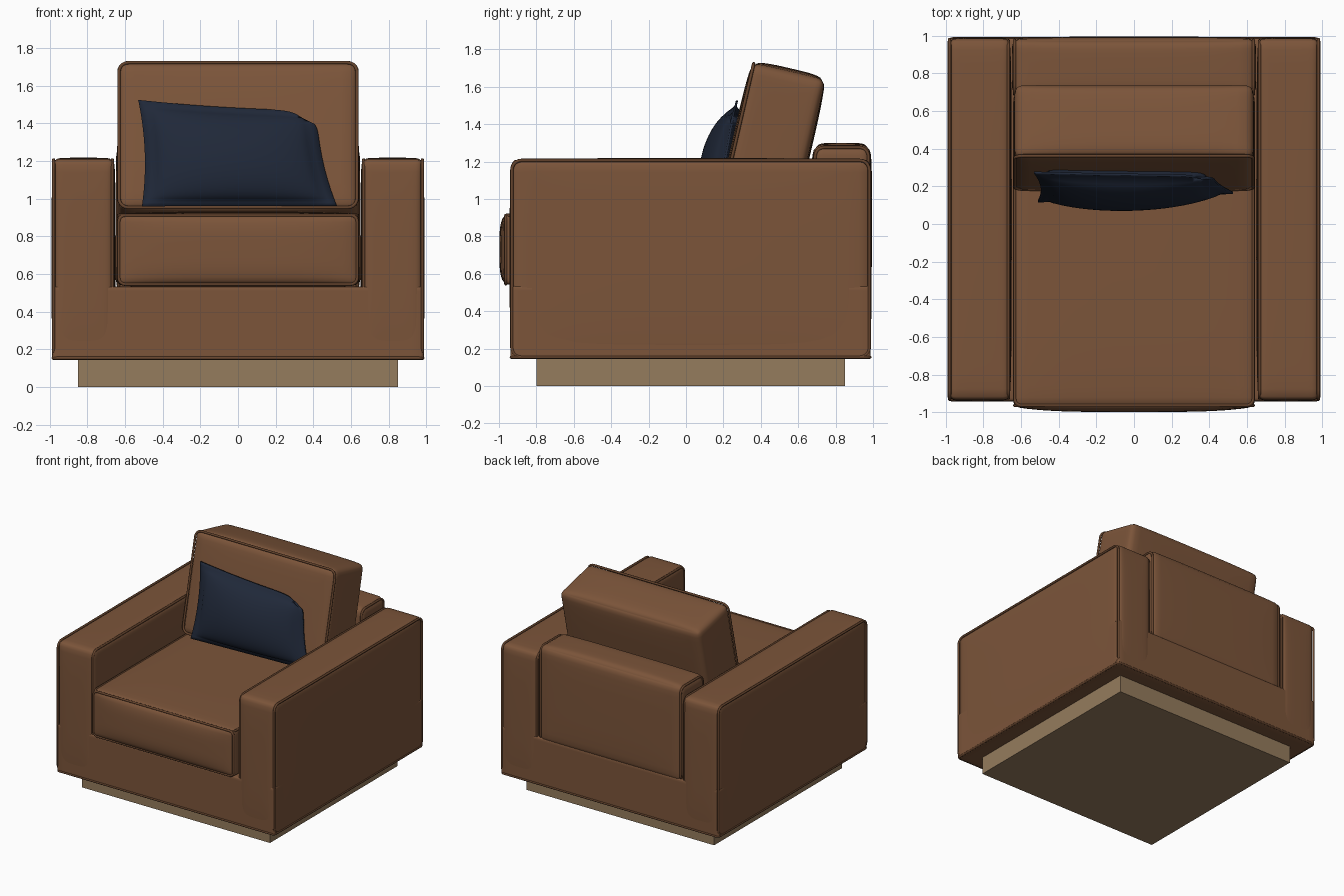
import bpy, bmesh, math
from mathutils import Vector, Matrix

if "Cube" in bpy.data.objects:
    bpy.data.objects.remove(bpy.data.objects["Cube"])


def material(name, rgb):
    m = bpy.data.materials.new(name)
    m.diffuse_color = (*rgb, 1)
    m.use_nodes = True
    m.node_tree.nodes["Principled BSDF"].inputs["Base Color"].default_value = m.diffuse_color
    return m


BROWN = material("brown_fabric", (0.20, 0.09, 0.042))
TRIM = material("brown_piping", (0.13, 0.057, 0.026))
TAN = material("tan_wood", (0.30, 0.20, 0.11))
NAVY = material("navy_fabric", (0.014, 0.021, 0.04))


def add_mesh(name, mesh, mat, matrix=Matrix(), smooth=True):
    ob = bpy.data.objects.new(name, mesh)
    bpy.context.collection.objects.link(ob)
    mesh.materials.clear()
    mesh.materials.append(mat)
    ob.matrix_world = matrix
    for p in mesh.polygons:
        p.use_smooth = smooth
    return ob


def soft_box(name, lo, hi, r, bulge=(0, 0, 0), matrix=Matrix(), mat=BROWN):
    """Rounded box whose faces swell outwards by the bulge per axis."""
    lo, hi = Vector(lo), Vector(hi)
    mid, half = (lo + hi) / 2, (hi - lo) / 2
    bm = bmesh.new()
    bmesh.ops.create_cube(bm, size=2)
    bmesh.ops.subdivide_edges(bm, edges=bm.edges[:], cuts=17, use_grid_fill=True)
    for v in bm.verts:
        s = [math.sin(c * math.pi / 2) for c in v.co]
        p = Vector([s[i] * half[i] for i in range(3)])
        inner = Vector([max(r - half[i], min(half[i] - r, p[i])) for i in range(3)])
        d = p - inner
        if d.length > 1e-6:
            p = inner + d.normalized() * r
        for i in range(3):
            a, b = s[(i + 1) % 3], s[(i + 2) % 3]
            p[i] += bulge[i] * s[i] * (1 - a ** 4) * (1 - b ** 4)
        v.co = p + mid
    mesh = bpy.data.meshes.new(name)
    bm.to_mesh(mesh)
    bm.free()
    return add_mesh(name, mesh, mat, matrix)


def piping(name, axis, at, lo, hi, r, matrix=Matrix(), rad=0.009):
    """Round cord along a rounded rectangle lying across the given axis."""
    pts = []
    for k, (sx, sy) in enumerate([(1, 1), (0, 1), (0, 0), (1, 0)]):
        cx = hi[0] - r if sx else lo[0] + r
        cy = hi[1] - r if sy else lo[1] + r
        for j in range(6):
            a = (k + j / 5) * math.pi / 2
            c = [cx + r * math.cos(a), cy + r * math.sin(a)]
            c.insert(axis, at)
            pts.append(c)
    cu = bpy.data.curves.new(name, 'CURVE')
    cu.dimensions = '3D'
    cu.bevel_depth = rad
    cu.bevel_resolution = 2
    sp = cu.splines.new('POLY')
    sp.points.add(len(pts) - 1)
    for p, c in zip(sp.points, pts):
        p.co = (*c, 1)
    sp.use_cyclic_u = True
    tmp = bpy.data.objects.new(name, cu)
    mesh = bpy.data.meshes.new_from_object(tmp)
    bpy.data.objects.remove(tmp)
    add_mesh(name, mesh, TRIM, matrix)


# plinth
bm = bmesh.new()
bmesh.ops.create_cube(bm, size=1, matrix=Matrix.Translation((0, 0.025, 0.075))
                      @ Matrix.Diagonal((1.7, 1.65, 0.15, 1)))
mesh = bpy.data.meshes.new("plinth")
bm.to_mesh(mesh)
bm.free()
add_mesh("plinth", mesh, TAN, smooth=False)

# lower frame
soft_box("frame", (-0.985, -0.938, 0.145), (0.985, 0.987, 0.535), 0.012)
piping("frame_piping", 2, 0.154, (-0.981, -0.934), (0.981, 0.983), 0.02)

# arms
for side, s in (("left", -1), ("right", 1)):
    x0, x1 = sorted((s * 0.657, s * 0.982))
    soft_box(side + "_arm", (x0, -0.933, 0.16), (x1, 0.982, 1.212), 0.035,
             (0.008, 0.01, 0.006))
    piping(side + "_arm_outer_piping", 0, s * 0.979, (-0.931, 0.155), (0.98, 1.206), 0.05)
    piping(side + "_arm_inner_piping", 0, s * 0.667, (-0.924, 0.165), (0.973, 1.206), 0.05)

# back panel
soft_box("back_panel", (-0.645, 0.68, 0.5), (0.645, 0.985, 1.285), 0.045, (0.003, 0.01, 0.015))
for s in (-1, 1):
    piping("back_panel_piping", 0, s * 0.634, (0.69, 0.51), (0.976, 1.276), 0.05)

# seat cushion
soft_box("seat_cushion", (-0.642, -0.97, 0.54), (0.642, 0.69, 0.92), 0.03, (0, 0.028, 0.012))
piping("seat_front_piping", 1, -0.963, (-0.633, 0.546), (0.633, 0.912), 0.035)
piping("seat_top_piping", 2, 0.912, (-0.633, -0.963), (0.633, 0.68), 0.035)

# tilted back cushion
tilt = Matrix.Translation((0, 0.46, 1.295)) @ Matrix.Rotation(math.radians(-13), 4, 'X')
soft_box("back_cushion", (-0.632, -0.2, -0.4), (0.632, 0.2, 0.395), 0.04,
         (0.006, 0.012, 0.02), tilt)
piping("back_cushion_piping", 1, -0.192, (-0.632, -0.395), (0.632, 0.395), 0.05, tilt)

# throw pillow: two swollen sheets joined along a flat flange
N = 28
bl, br, tl, tr = (-0.51, 0.96), (0.525, 0.962), (-0.53, 1.525), (0.42, 1.47)
bm = bmesh.new()
grid = {}
for i in range(N + 1):
    for j in range(N + 1):
        u, v = i / N, j / N
        a, b = 2 * u - 1, 2 * v - 1
        # round off the drooping top right corner
        k = 0.13 * max(0, a) ** 6 * max(0, b) ** 6
        x, z = [(1 - u) * (1 - v) * bl[c] + u * (1 - v) * br[c]
                + (1 - u) * v * tl[c] + u * v * tr[c] for c in (0, 1)]
        x -= 0.025 * a * (1 - b * b) + 0.6 * k
        z -= 0.012 * max(0, b) * (1 - a * a) + 0.55 * k
        y = 0.12 + 0.27 * (z - 0.96) + 0.045 * u * (1 - v)
        e = max(0, 1 - (a / 0.93) ** 2) * max(0, 1 - (b / 0.91) ** 2)
        t = 0.006 + 0.115 * e ** 0.5
        for f in (-1, 1):
            grid[i, j, f] = bm.verts.new((x, y + f * t, z))
for f in (-1, 1):
    for i in range(N):
        for j in range(N):
            q = [grid[i, j, f], grid[i + 1, j, f], grid[i + 1, j + 1, f], grid[i, j + 1, f]]
            bm.faces.new(q)
for i in range(N):
    for p, q in (((i, 0), (i + 1, 0)), ((i, N), (i + 1, N)),
                 ((0, i), (0, i + 1)), ((N, i), (N, i + 1))):
        bm.faces.new([grid[(*p, -1)], grid[(*q, -1)], grid[(*q, 1)], grid[(*p, 1)]])
bmesh.ops.recalc_face_normals(bm, faces=bm.faces[:])
mesh = bpy.data.meshes.new("throw_pillow")
bm.to_mesh(mesh)
bm.free()
add_mesh("throw_pillow", mesh, NAVY)
